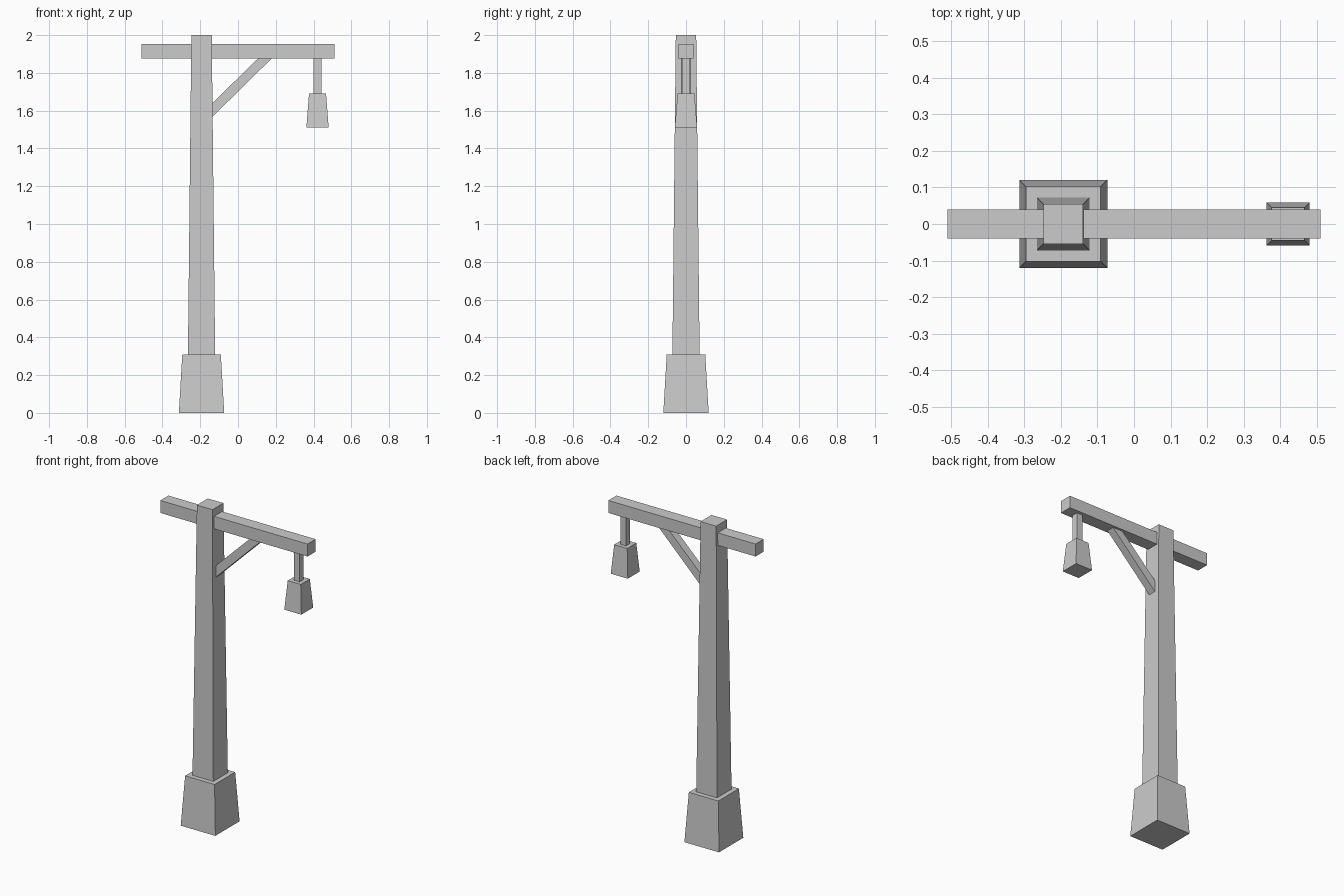
import bpy, bmesh

if "Cube" in bpy.data.objects:
    bpy.data.objects.remove(bpy.data.objects["Cube"])


def finish(name, bm):
    bmesh.ops.recalc_face_normals(bm, faces=bm.faces)
    mesh = bpy.data.meshes.new(name)
    bm.to_mesh(mesh)
    bm.free()
    obj = bpy.data.objects.new(name, mesh)
    bpy.context.collection.objects.link(obj)
    return obj


def tapered_block(name, x, z0, z1, half0, half1):
    """Square block centred on (x, 0), tapering from half0 to half1."""
    bm = bmesh.new()
    bmesh.ops.create_cube(bm, size=2)
    for v in bm.verts:
        top = v.co.z > 0
        h = half1 if top else half0
        v.co = (x + v.co.x * h, v.co.y * h, z1 if top else z0)
    return finish(name, bm)


def prism(name, profile, half_y):
    """Extrude an x-z profile symmetrically along y."""
    bm = bmesh.new()
    face = bm.faces.new([bm.verts.new((x, -half_y, z)) for x, z in profile])
    ext = bmesh.ops.extrude_face_region(bm, geom=[face])
    verts = [g for g in ext["geom"] if isinstance(g, bmesh.types.BMVert)]
    bmesh.ops.translate(bm, verts=verts, vec=(0, 2 * half_y, 0))
    return finish(name, bm)


POST_X, LAMP_X = -0.193, 0.421

# Upright on its plinth
tapered_block("plinth", POST_X, 0, 0.31, 0.12, 0.102)
tapered_block("post", POST_X, 0.31, 2.0, 0.072, 0.054)

# Crossbeam
prism("crossbeam", [(-0.51, 1.875), (0.51, 1.875), (0.51, 1.953), (-0.51, 1.953)], 0.04)

# Diagonal brace, ends let into the post and beam
prism("brace", [(-0.15, 1.553), (0.182, 1.88), (0.11, 1.88), (-0.15, 1.626)], 0.025)

# Hanging lantern
tapered_block("lantern_hanger", LAMP_X, 1.69, 1.875, 0.02, 0.02)
tapered_block("lantern", LAMP_X, 1.51, 1.69, 0.059, 0.045)
